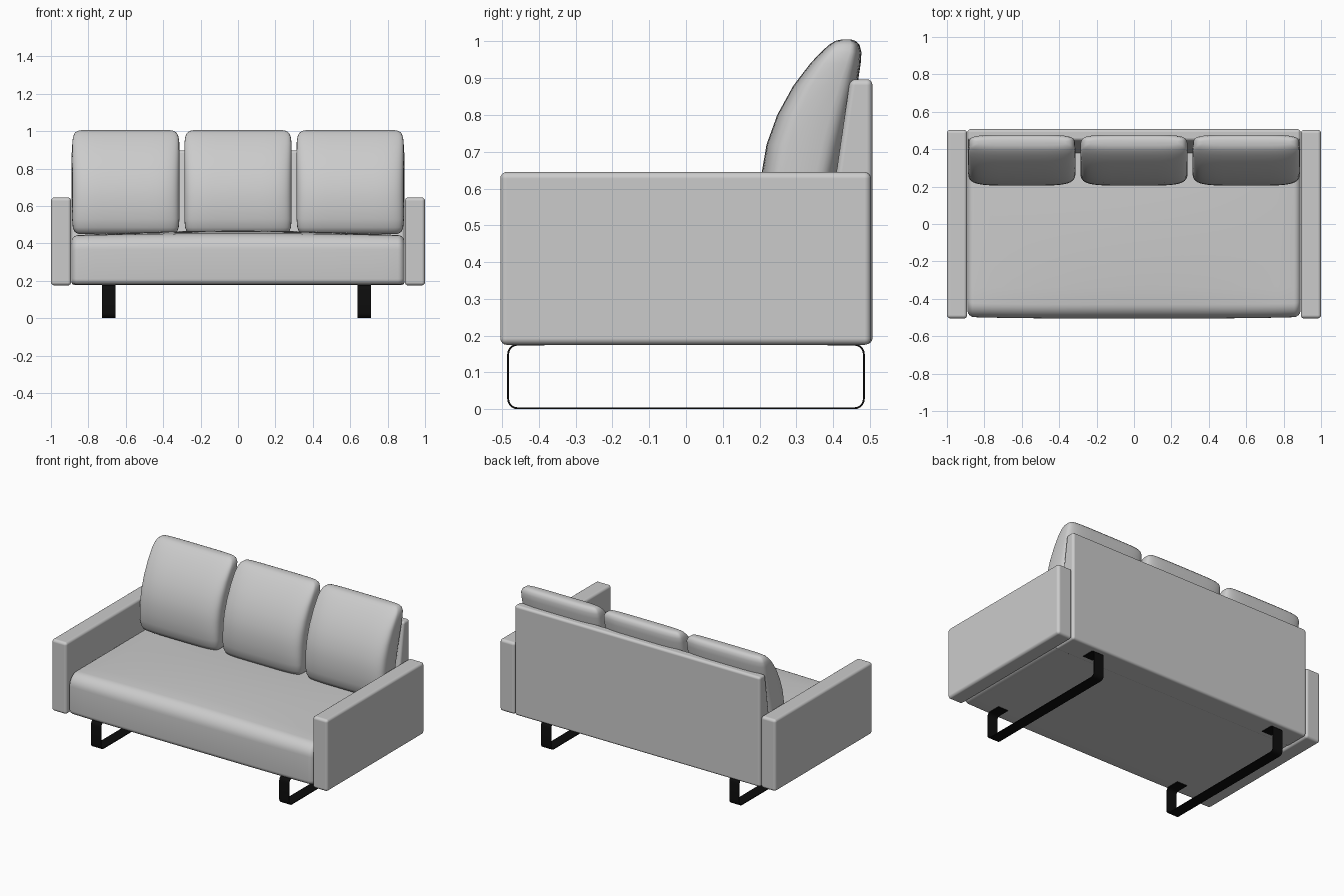
import bpy, bmesh, math

if "Cube" in bpy.data.objects:
    bpy.data.objects.remove(bpy.data.objects["Cube"])

def material(name, rgb):
    m = bpy.data.materials.new(name)
    m.diffuse_color = (*rgb, 1)
    m.use_nodes = True
    m.node_tree.nodes["Principled BSDF"].inputs["Base Color"].default_value = m.diffuse_color
    return m

FABRIC = material("light grey fabric", (0.6, 0.6, 0.6))
BLACK = material("black metal", (0.004, 0.004, 0.004))

def loft(name, rings, mat, bevel=0, angle=40):
    """Skin closed rings of equal length, cap both ends."""
    bm = bmesh.new()
    vs = [[bm.verts.new(p) for p in r] for r in rings]
    n = len(rings[0])
    for a, b in zip(vs, vs[1:]):
        for i in range(n):
            j = (i + 1) % n
            bm.faces.new((a[i], a[j], b[j], b[i]))
    bm.faces.new(vs[0])
    bm.faces.new(vs[-1])
    bmesh.ops.recalc_face_normals(bm, faces=bm.faces)
    me = bpy.data.meshes.new(name)
    bm.to_mesh(me)
    bm.free()
    me.materials.append(mat)
    ob = bpy.data.objects.new(name, me)
    bpy.context.collection.objects.link(ob)
    if bevel:
        mod = ob.modifiers.new("rounding", 'BEVEL')
        mod.width, mod.segments = bevel, 4
        mod.harden_normals = True
    bpy.ops.object.select_all(action='DESELECT')
    ob.select_set(True)
    bpy.context.view_layer.objects.active = ob
    bpy.ops.object.shade_smooth_by_angle(angle=math.radians(angle))
    return ob

def prism(name, profile, x0, x1, mat, bevel=0):
    return loft(name, [[(x, y, z) for y, z in profile] for x in (x0, x1)], mat, bevel)

def arc(cy, cz, r, a0, a1, n=6):
    return [(cy + r * math.cos(math.radians(a0 + (a1 - a0) * i / n)),
             cz + r * math.sin(math.radians(a0 + (a1 - a0) * i / n))) for i in range(n + 1)]

# Arms
for side, s in (("left", -1), ("right", 1)):
    prism(side + "_arm", [(-.505, .175), (.503, .175), (.503, .645), (-.505, .645)],
          s * .892, s * 1.0, FABRIC, .018)

# Wedge-shaped back panel
prism("back_panel", [(.34, .177), (.507, .177), (.507, .897), (.446, .897)],
      -.89, .89, FABRIC, .016)

# Seat: rounded profile swept along x, crowned on top, drawn in at the ends
y0, y1, z0, z1, ro = -.505, .38, .18, .442, .075
prof = arc(y0 + .03, z0 + .03, .03, 180, 270)
prof += [(y0 + .1 + (y1 - y0 - .1) * i / 10, z0) for i in range(11)]
prof += [(y1 - (y1 - y0 - .1) * i / 12, z1) for i in range(12)]
prof += arc(y0 + ro, z1 - ro, ro, 90, 180, 8)
xs = [(-.89 + .035 * (1 - math.cos(math.radians(15 * i))),
       .035 * (1 - math.sin(math.radians(15 * i)))) for i in range(7)]
xs += [(-.855 + 1.71 * i / 20, 0) for i in range(1, 20)]
xs += [(-x, d) for x, d in reversed(xs[:7])]
rings = []
for x, d in xs:
    ring = []
    for y, z in prof:
        up = max(0, (z - z0) / (z1 - z0))
        t = (y - y0) / (y1 - y0)
        cx = 1 - (x / .89) ** 2
        zz = z + up * .026 * cx * math.sin(math.pi * min(.85, max(0, t) * .9)) ** .6
        zz -= d * up * .9
        zz += d * .35 * (1 - up)
        yy = y + (d + .008 * (x / .89) ** 4) * max(0, 1 - t * 3)
        ring.append((x, yy, zz))
    rings.append(ring)
loft("seat", rings, FABRIC, angle=50)

# Back cushions: stacked superellipse sections (z, front y, back y, half width)
SECTIONS = [(.449, .265, .335, .235), (.452, .25, .35, .258), (.462, .232, .364, .274),
            (.485, .218, .377, .283), (.53, .208, .388, .287), (.59, .205, .402, .287),
            (.65, .207, .415, .287), (.72, .219, .431, .287), (.80, .248, .449, .287),
            (.88, .292, .466, .287), (.94, .338, .475, .286), (.97, .366, .477, .282),
            (.99, .388, .472, .273), (1.001, .405, .462, .258), (1.005, .422, .45, .238)]

def sgn_pow(v, e):
    return math.copysign(abs(v) ** e, v)

for name, cx in (("left", -.6), ("middle", 0), ("right", .6)):
    rings = []
    for z, f, b, w in SECTIONS:
        ring = []
        for i in range(48):
            a = 2 * math.pi * i / 48
            c, s = math.cos(a), math.sin(a)
            e = .42
            ring.append((cx + w * sgn_pow(c, e), (f + b) / 2 + (b - f) / 2 * sgn_pow(s, e), z))
        rings.append(ring)
    loft(name + "_back_cushion", rings, FABRIC, angle=70)

# Sled legs: thin flat strap bent into an open loop with inward tabs on top
def strap(inset):
    r, top, bot, y = .028 - inset, .178 - inset, inset, .486 - inset
    half = [(.385, top)] + arc(y - r, top - r, r, 90, 0, 5) + arc(y - r, bot + r, r, 0, -90, 5)
    return half + [(-a, b) for a, b in reversed(half)]

for name, cx in (("left", -.69), ("right", .675)):
    prism(name + "_sled_leg", strap(0) + strap(.005)[::-1], cx - .036, cx + .036, BLACK)
